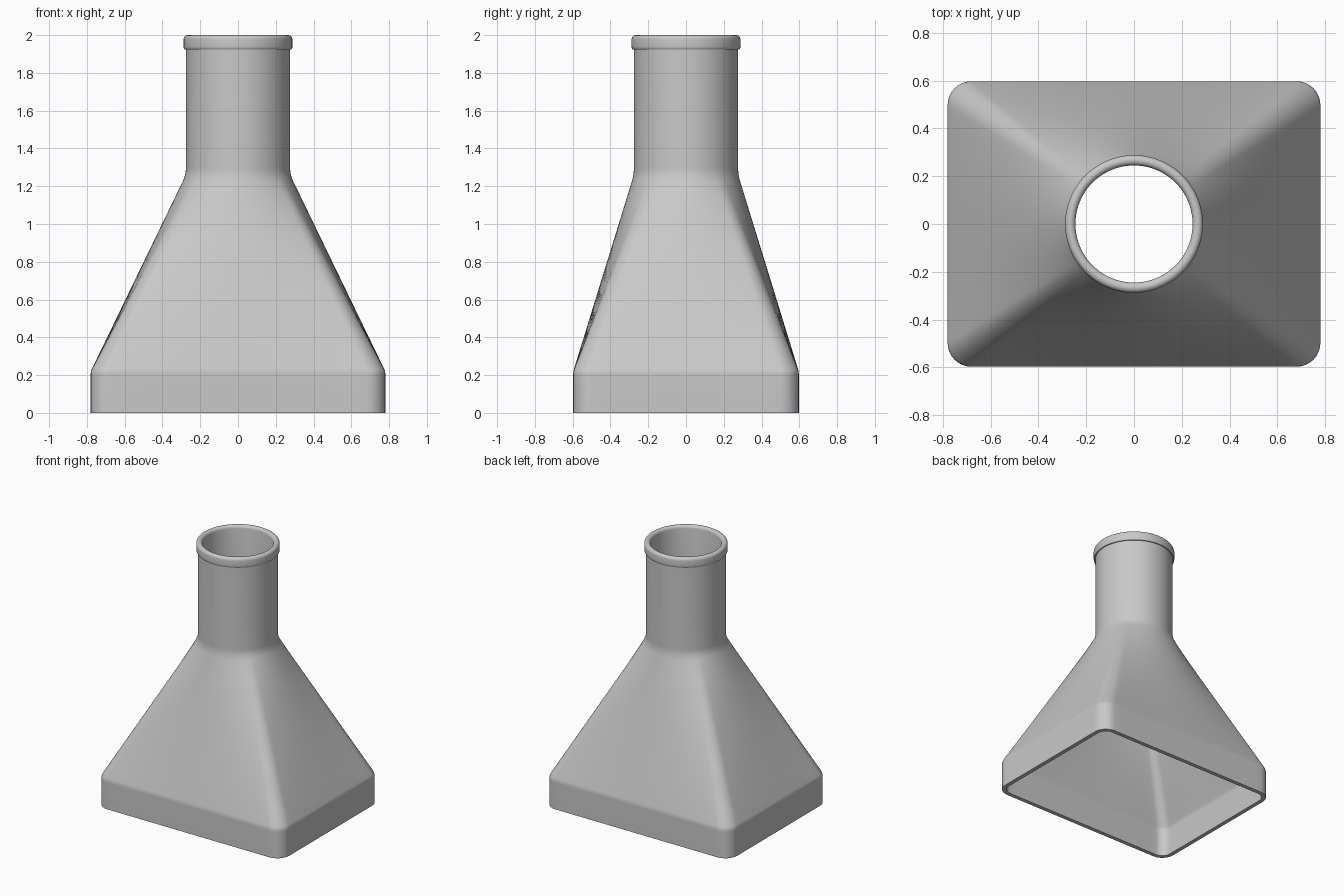
import bpy
import bmesh
from math import sin, cos, pi, radians

cube = bpy.data.objects.get("Cube")
if cube:
    bpy.data.objects.remove(cube, do_unlink=True)

HALF_X, HALF_Y, CORNER = 0.78, 0.597, 0.1
TUBE, BORE, TOP = 0.276, 0.245, 2.0
WALL = TUBE - BORE
BASE_Z, NECK_Z = 0.22, 1.26
SIDE, ARC = 12, 8

grey = bpy.data.materials.new("warm_free_grey")
grey.use_nodes = True
colour = (0.58, 0.58, 0.58, 1)
grey.diffuse_color = colour
grey.node_tree.nodes["Principled BSDF"].inputs["Base Color"].default_value = colour


def quarter(inset):
    """Quarter of the rounded rectangle, paired with its angle on the round neck."""
    hx, hy, r = HALF_X - inset, HALF_Y - inset, CORNER - inset
    cx, cy = hx - r, hy - r
    bend = r * pi / 2
    total = cy + bend + cx
    pts = [(hx, cy * i / SIDE, cy * i / SIDE) for i in range(SIDE)]
    for i in range(ARC):
        a = pi / 2 * i / ARC
        pts.append((cx + r * cos(a), cy + r * sin(a), cy + r * a))
    pts += [(cx * (1 - i / SIDE), hy, cy + bend + cx * i / SIDE)
            for i in range(SIDE + 1)]
    return [(x, y, pi / 2 * s / total) for x, y, s in pts]


def section(inset, t, radius):
    """Closed outline: rectangle at t = 0, circle at t = 1."""
    q = [(x + (radius * cos(a) - x) * t, y + (radius * sin(a) - y) * t)
         for x, y, a in quarter(inset)]
    loop = []
    for sx, sy in ((1, 1), (-1, 1), (-1, -1), (1, -1)):
        part = q[:-1] if sx == sy else q[:0:-1]
        loop += [(sx * x, sy * y) for x, y in part]
    return loop


def blend(z):
    """Linear taper with softly rounded ends."""
    t = (z - BASE_Z) / (NECK_Z - BASE_Z)
    for edge, way, soft in ((0, 1, 0.015), (1, -1, 0.035)):
        d = (t - edge) * way
        if abs(d) < soft:
            return edge + way * (d + soft) ** 2 / (4 * soft)
    return min(max(t, 0), 1)


# Heights of the wall, closer together at the two bends
def around(z, reach):
    return [z + reach * k / 3 for k in range(-3, 4)]


heights = [0] + around(BASE_Z, 0.016)
heights += [BASE_Z + (NECK_Z - BASE_Z) * k / 9 for k in range(1, 9)]
heights += around(NECK_Z, 0.037)

# Rolled rim profile: radius and height, from outside to inside
rim = [(TUBE, 1.925), (0.283, 1.925), (0.287, 1.931), (0.288, 1.94), (0.288, 1.978)]
for i in range(1, 9):
    a = pi * i / 8
    rim.append((0.2665 + 0.0215 * cos(a), 1.9785 + 0.0215 * sin(a)))

# One closed shell: outside upwards, over the rim, inside downwards
rings = [(0, blend(z), TUBE, z) for z in heights]
rings += [(0, 1, r, z) for r, z in rim]
rings += [(WALL, blend(z), BORE, z) for z in reversed(heights)]

bm = bmesh.new()
loops = [[bm.verts.new((x, y, z)) for x, y in section(inset, t, r)]
         for inset, t, r, z in rings]
for k, low in enumerate(loops):
    high = loops[(k + 1) % len(loops)]
    for i in range(len(low)):
        j = (i + 1) % len(low)
        bm.faces.new((low[i], low[j], high[j], high[i]))
bmesh.ops.recalc_face_normals(bm, faces=bm.faces)

mesh = bpy.data.meshes.new("hood_adapter")
bm.to_mesh(mesh)
bm.free()
mesh.materials.append(grey)
hood = bpy.data.objects.new("hood_adapter", mesh)
bpy.context.collection.objects.link(hood)

bpy.ops.object.select_all(action="DESELECT")
hood.select_set(True)
bpy.context.view_layer.objects.active = hood
bpy.ops.object.shade_smooth_by_angle(angle=radians(35))
